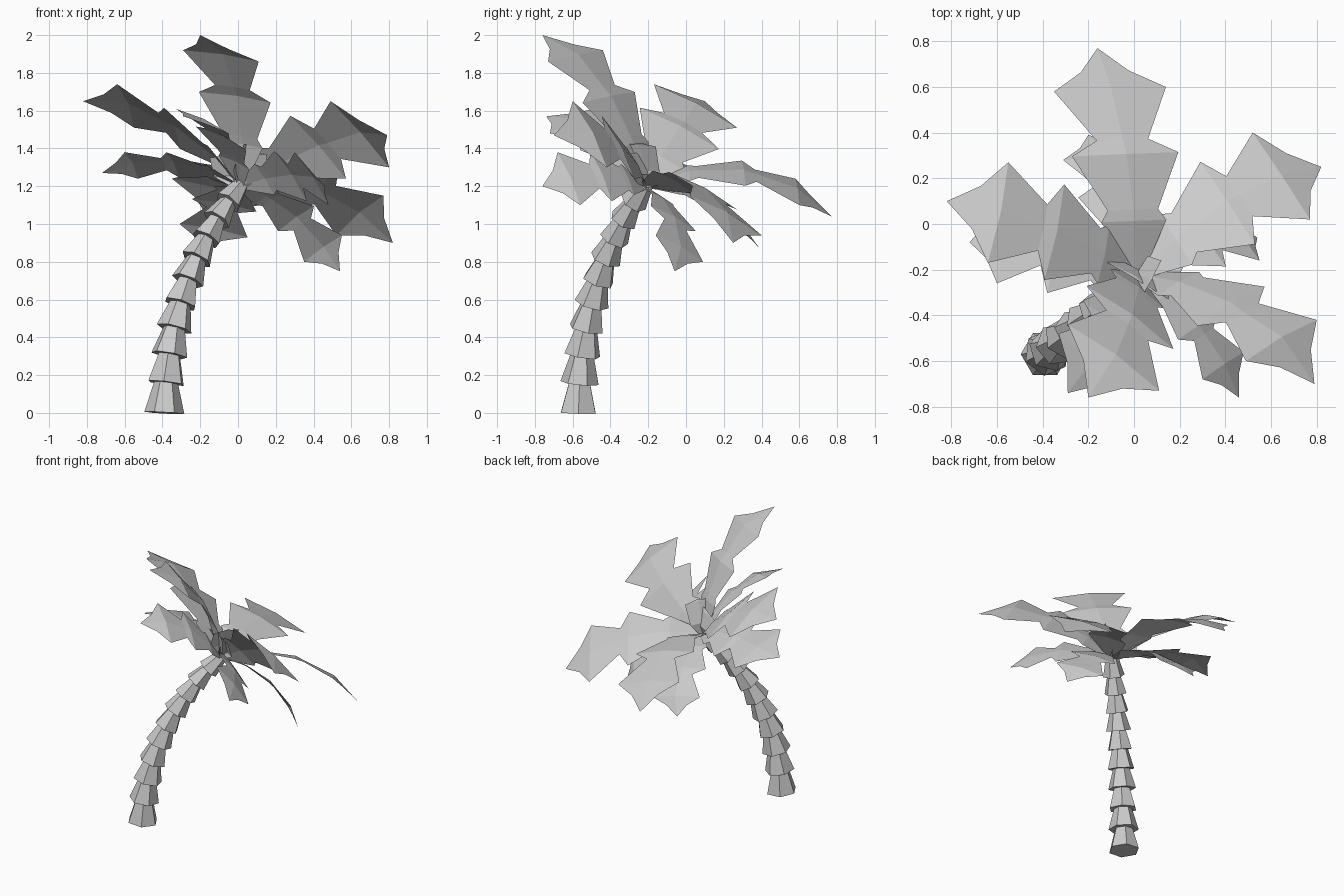
import bpy, bmesh, math
from mathutils import Vector

cube = bpy.data.objects.get("Cube")
if cube:
    bpy.data.objects.remove(cube, do_unlink=True)


def make_material(name, value):
    mat = bpy.data.materials.new(name)
    mat.use_nodes = True
    colour = (value, value, value, 1)
    mat.diffuse_color = colour
    mat.node_tree.nodes["Principled BSDF"].inputs["Base Color"].default_value = colour
    return mat


grey = make_material("plain_grey", 0.6)


def make_object(name, bm):
    mesh = bpy.data.meshes.new(name)
    bm.to_mesh(mesh)
    bm.free()
    mesh.materials.append(grey)
    obj = bpy.data.objects.new(name, mesh)
    bpy.context.scene.collection.objects.link(obj)
    return obj


# Trunk: tapered six-sided sections stacked along a leaning curve
BASE = Vector((-0.39, -0.57, 0))
BEND = Vector((-0.37, -0.56, 0.72))
CROWN = Vector((0.01, -0.22, 1.2))
SECTIONS = 10


def trunk_point(u):
    t = u + 0.13 * u * (1 - u)
    return BASE * (1 - t) ** 2 + BEND * 2 * t * (1 - t) + CROWN * t * t


def ring(bm, centre, turn, radius, twist):
    verts = []
    for k in range(6):
        a = math.tau * k / 6 + twist
        offset = Vector((math.cos(a), math.sin(a), 0)) * radius
        verts.append(bm.verts.new(centre + turn @ offset))
    return verts


def build_trunk():
    bm = bmesh.new()
    for i in range(SECTIONS):
        low, high = trunk_point(i / SECTIONS), trunk_point((i + 1) / SECTIONS)
        axis = high - low
        turn = Vector((0, 0, 1)).rotation_difference(axis)
        radius = 0.106 - 0.036 * i / SECTIONS
        twist = 0.4 * i
        bottom = ring(bm, low, turn, radius, twist)
        top = ring(bm, high + axis * 0.06, turn, radius * 0.58, twist)
        for k in range(6):
            n = (k + 1) % 6
            bm.faces.new((bottom[k], bottom[n], top[n], top[k]))
        bm.faces.new(bottom[::-1])
        bm.faces.new(top)
    make_object("trunk", bm)


# Leaf outlines: (fraction of length, fraction of half width)
LOBED = ((0, 0.12), (0.28, 0.58), (0.34, 0.45), (0.64, 0.95), (0.72, 0.46), (1, 1))
BROAD = ((0, 0.3), (0.35, 0.95), (1, 1))


def build_leaf(name, left, tip, right, arch, outline=LOBED):
    left, tip, right = Vector(left), Vector(tip), Vector(right)
    end = (left + right) / 2
    half = (right - left) / 2
    axis = end - CROWN
    up = axis.cross(half).normalized()
    bm = bmesh.new()
    rows = []
    for t, w in outline:
        mid = CROWN + axis * t + up * arch * 4 * t * (1 - t)
        rib = mid + up * half.length * 0.08 * w
        rows.append([bm.verts.new(p) for p in (mid - half * w, rib, mid + half * w)])
    for a, b in zip(rows, rows[1:]):
        for k in (0, 1):
            bm.faces.new((a[k], a[k + 1], b[k + 1], b[k]))
    # Pointed end with a shallow nick on each side
    point = bm.verts.new(tip)
    rib = rows[-1][1]
    for corner in (rows[-1][0], rows[-1][2]):
        nick = bm.verts.new(((corner.co + tip) / 2).lerp(rib.co, 0.14))
        bm.faces.new((corner, rib, nick))
        bm.faces.new((nick, rib, point))
    # Face the upper side outward
    bm.normal_update()
    for face in bm.faces:
        if face.normal.dot(up) < 0:
            face.normal_flip()
    make_object(name, bm)


# Leaves: left end corner, tip, right end corner, arch height
LEAVES = {
    "back_leaf": ((0.14, 0.6, 1.1), (-0.16, 0.77, 1.04), (-0.35, 0.58, 1.24), 0.1),
    "back_left_leaf": ((0.77, 0.02, 1.15), (0.82, 0.25, 0.9), (0.52, 0.4, 0.94), 0.09),
    "front_left_leaf": ((0.49, -0.6, 1.65), (0.79, -0.7, 1.47), (0.8, -0.42, 1.3), 0.06),
    "tall_front_leaf": ((-0.29, -0.44, 1.92), (-0.2, -0.76, 2), (0.11, -0.73, 1.86), 0.07),
    "right_leaf": ((-0.55, 0.27, 1.51), (-0.82, 0.1, 1.65), (-0.64, -0.17, 1.74), 0.05),
    "low_right_leaf": ((-0.53, 0.18, 1.24), (-0.72, -0.08, 1.27), (-0.6, -0.26, 1.38), 0.05),
    "low_left_leaf": ((0.55, -0.16, 0.94), (0.54, -0.06, 0.75), (0.35, 0.09, 0.8), 0.06),
    "low_back_leaf": ((0.05, 0.33, 0.93), (-0.2, 0.39, 0.87), (-0.31, 0.28, 1), 0.06),
    "low_front_leaf": ((0.3, -0.68, 1.38), (0.46, -0.76, 1.2), (0.48, -0.56, 1.1), 0.05),
    "front_right_leaf": ((-0.33, -0.48, 1.61), (-0.29, -0.74, 1.57), (-0.05, -0.72, 1.48), 0.05),
}

build_trunk()
for leaf_name, shape in LEAVES.items():
    build_leaf(leaf_name, *shape)
build_leaf("young_leaf", (0.03, -0.33, 1.42), (0.08, -0.24, 1.43), (0.12, -0.16, 1.41), 0.02, BROAD)
build_leaf("young_cross_leaf", (-0.15, -0.15, 1.35), (0.02, -0.25, 1.38), (0.15, -0.33, 1.37), 0.02, BROAD)
